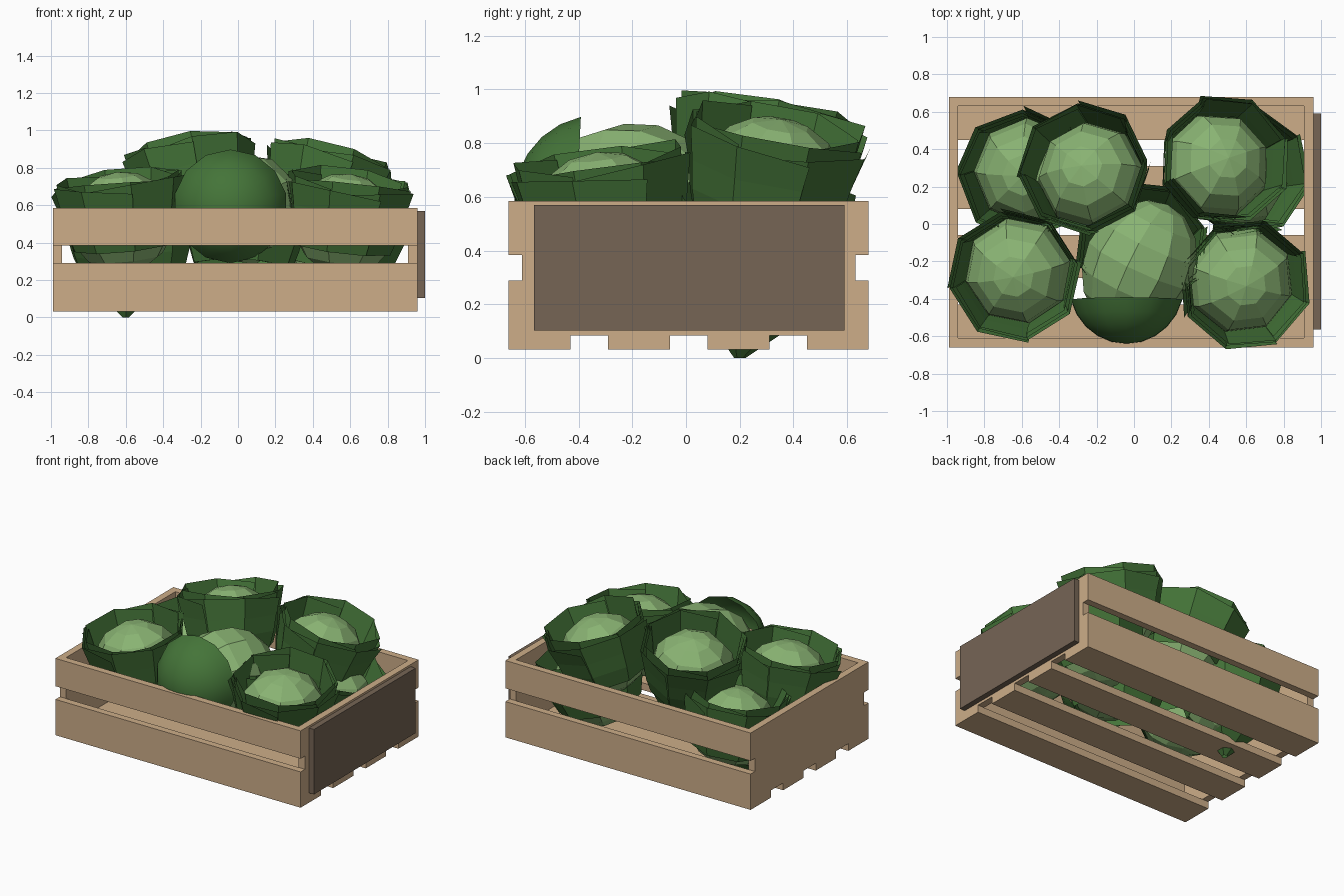
import bpy, bmesh, math, random
from mathutils import Vector, Matrix

if "Cube" in bpy.data.objects:
    bpy.data.objects.remove(bpy.data.objects["Cube"])

random.seed(4)


def material(name, rgb):
    m = bpy.data.materials.new(name)
    m.diffuse_color = (*rgb, 1)
    m.use_nodes = True
    m.node_tree.nodes["Principled BSDF"].inputs["Base Color"].default_value = m.diffuse_color
    return m


WOOD = material("pale_wood", (0.61, 0.42, 0.25))
PLATE = material("dark_brown", (0.18, 0.13, 0.091))
LEAF = material("leaf_green", (0.058, 0.175, 0.040))
HEAD = material("light_green", (0.25, 0.45, 0.17))


def finish(name, bm, mat, smooth=False):
    me = bpy.data.meshes.new(name)
    bm.to_mesh(me)
    bm.free()
    me.materials.append(mat)
    for p in me.polygons:
        p.use_smooth = smooth
    ob = bpy.data.objects.new(name, me)
    bpy.context.collection.objects.link(ob)
    return ob


def box(name, x, y, z, mat=WOOD):
    bm = bmesh.new()
    bmesh.ops.create_cube(bm, size=1)
    for v in bm.verts:
        for i, (lo, hi) in enumerate((x, y, z)):
            v.co[i] = lo if v.co[i] < 0 else hi
    return finish(name, bm, mat)


# Crate: end panels, side slats, floor slats and the end plate
X0, X1, Y0, Y1 = -0.99, 0.96, -0.66, 0.68
T = 0.05
box("end_panel_left", (X0, X0 + T), (Y0 + T, Y1 - T), (0.085, 0.585))
box("end_panel_right", (X1 - T, X1), (Y0 + T, Y1 - T), (0.085, 0.585))
for side, y in (("front", (Y0, Y0 + T)), ("back", (Y1 - T, Y1))):
    box(side + "_slat_upper", (X0, X1), y, (0.385, 0.585))
    box(side + "_slat_lower", (X0, X1), y, (0.085, 0.29))
for i in range(4):
    y = Y0 + i * 0.37
    box("floor_slat", (X0, X1), (y, y + 0.23), (0.033, 0.085))
box("end_plate", (X1, 1.0), (-0.565, 0.59), (0.103, 0.57), PLATE)


def placement(loc, axis, spin=0.0):
    q = Vector((0, 0, 1)).rotation_difference(Vector(axis).normalized())
    return Matrix.Translation(loc) @ q.to_matrix().to_4x4() @ Matrix.Rotation(spin, 4, 'Z')


# Leaf collar profile from its lower edge up to the flared rim (radius, height)
PROFILE = [(0.262, -0.13), (0.287, -0.02), (0.298, 0.09), (0.318, 0.21)]


def leaf_layer(bm, grow, lift, turn, leaves=4, step=math.pi / 4):
    """Overlapping leaves, each spiralling slightly outwards."""
    for k in range(leaves):
        tip = random.uniform(-0.01, 0.025)
        grid = []
        for j in range(4):
            a = turn + (2 * k + j) * step
            col = []
            for i, (r, z) in enumerate(PROFILE):
                rr = r + (grow + 0.009 * j) * (i + 1) / 4
                zz = z
                if i == len(PROFILE) - 1:
                    zz += lift + tip + (0.018 if j in (1, 2) else -0.012)
                col.append(bm.verts.new((rr * math.cos(a), rr * math.sin(a), zz)))
            grid.append(col)
        for p, q in zip(grid, grid[1:]):
            for i in range(len(PROFILE) - 1):
                bm.faces.new((p[i], q[i], q[i + 1], p[i + 1]))


def leaves(name, m):
    """Two layers of dark outer leaves."""
    bm = bmesh.new()
    leaf_layer(bm, 0.0, 0.02, 0.0)
    leaf_layer(bm, 0.025, -0.01, math.pi / 4)
    bm.transform(m)
    finish(name, bm, LEAF)


def cabbage(name, loc, axis, spin):
    m = placement(loc, axis, spin)
    # round pale head, slightly flattened
    bm = bmesh.new()
    bmesh.ops.create_uvsphere(bm, u_segments=8, v_segments=8, radius=0.288)
    bm.transform(m @ Matrix.Diagonal((1, 1, 0.94, 1)))
    finish(name + "_head", bm, HEAD)
    leaves(name + "_leaves", m)


# Cabbages: name, centre, direction of the open top, spin
for args in (
    ("front_left_cabbage", (-0.62, -0.25, 0.51), (-0.10, -0.13, 1), 0.2),
    ("front_right_cabbage", (0.57, -0.30, 0.50), (0.12, -0.12, 1), 0.5),
    ("back_left_cabbage", (-0.23, 0.26, 0.67), (-0.20, 0.20, 1), 0.1),
    ("back_right_cabbage", (0.44, 0.31, 0.63), (0.26, 0.17, 1), 0.35),
    ("lower_left_cabbage", (-0.57, 0.28, 0.37), (-0.10, -0.08, 1), 0.0),
    ("lower_right_cabbage", (0.54, 0.26, 0.36), (0.28, 0.08, 1), 0.6),
):
    cabbage(*args)

# Pointed leaf hanging between the floor slats
bm = bmesh.new()
bmesh.ops.create_cone(bm, segments=6, radius1=0.02, radius2=0.24, depth=0.2)
for v in bm.verts:
    if v.co.z < 0:
        v.co.y -= 0.08
bm.transform(Matrix.Translation((-0.60, 0.28, 0.10)))
finish("hanging_leaf", bm, LEAF)

# Middle cabbage leans back: egg-shaped head, loose leaves below,
# and one broad smooth leaf wrapping its front
bm = bmesh.new()
bmesh.ops.create_uvsphere(bm, u_segments=10, v_segments=8, radius=0.3)
bm.transform(placement((0.03, -0.22, 0.58), (0.35, 0.75, 0.1)) @ Matrix.Diagonal((1, 1, 1.2, 1)))
finish("middle_cabbage_head", bm, HEAD)

leaves("middle_cabbage_leaves", placement((0.03, -0.15, 0.40), (0.05, 0.15, 1), 0.3))

bm = bmesh.new()
bmesh.ops.create_uvsphere(bm, u_segments=14, v_segments=12, radius=0.315)
bmesh.ops.delete(bm, geom=[v for v in bm.verts if v.co.z < 0.07], context='VERTS')
bm.transform(placement((-0.04, -0.325, 0.59), (0, -1, 0.05)))
finish("middle_cabbage_leaf", bm, LEAF, smooth=True)
